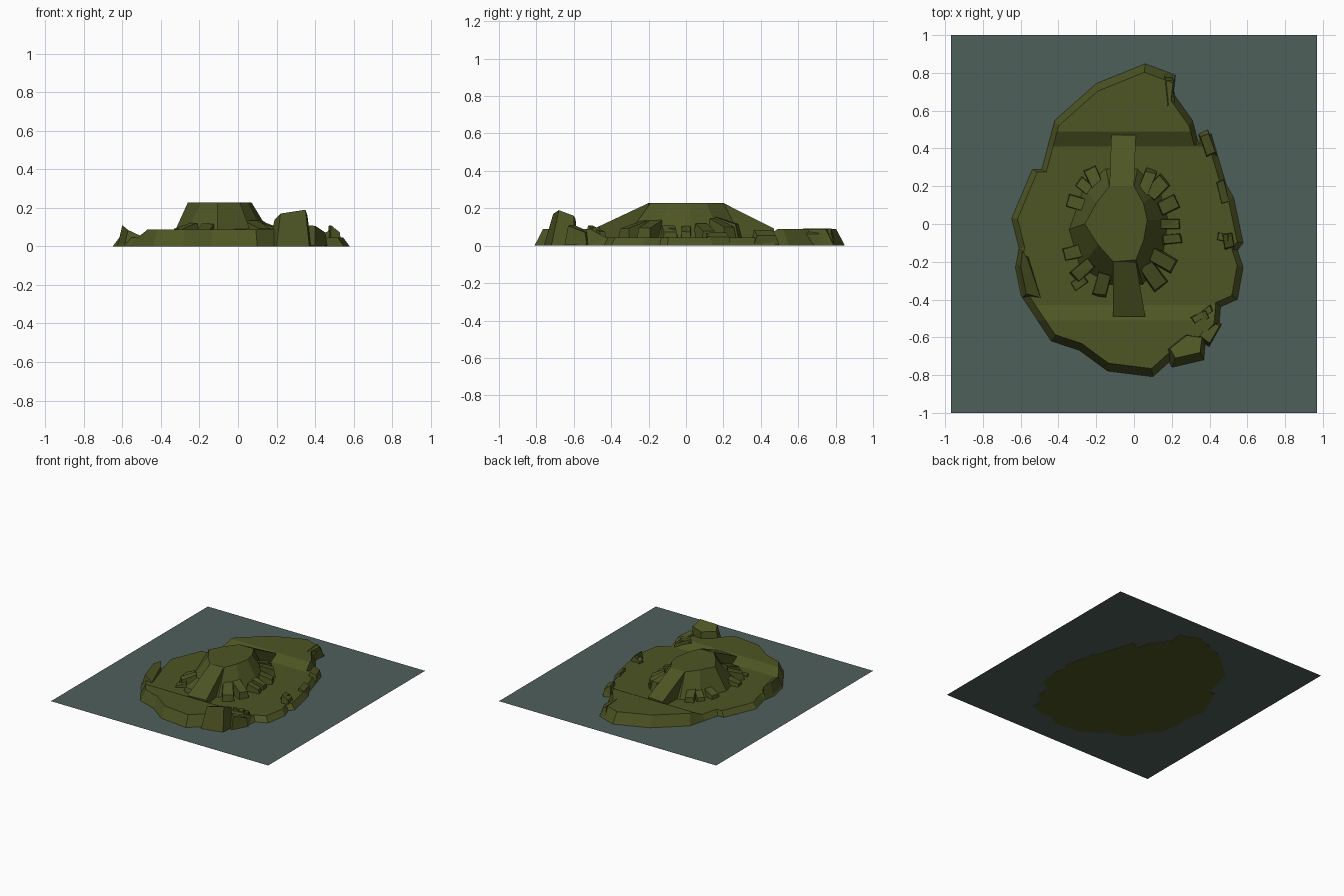
import bpy, bmesh, math, random
from mathutils import Vector, Matrix

if "Cube" in bpy.data.objects:
    bpy.data.objects.remove(bpy.data.objects["Cube"])

random.seed(4)

def material(name, color):
    m = bpy.data.materials.new(name)
    m.diffuse_color = (*color, 1)
    m.use_nodes = True
    m.node_tree.nodes["Principled BSDF"].inputs["Base Color"].default_value = m.diffuse_color
    return m

OLIVE = material("moss_earth", (0.075, 0.09, 0.017))
SEA = material("sea", (0.078, 0.115, 0.105))

def finish(name, bm, mat):
    bmesh.ops.recalc_face_normals(bm, faces=bm.faces)
    me = bpy.data.meshes.new(name)
    bm.to_mesh(me)
    bm.free()
    me.materials.append(mat)
    ob = bpy.data.objects.new(name, me)
    bpy.context.collection.objects.link(ob)
    return ob

def loft(bm, lower, upper):
    # Solid between two rings of equal length
    a = [bm.verts.new(p) for p in lower]
    b = [bm.verts.new(p) for p in upper]
    n = len(a)
    for i in range(n):
        bm.faces.new((a[i], a[(i + 1) % n], b[(i + 1) % n], b[i]))
    bm.faces.new(a[::-1])
    bm.faces.new(b)

# Water sheet
bm = bmesh.new()
bmesh.ops.create_grid(bm, x_segments=1, y_segments=1, size=1)
bmesh.ops.scale(bm, vec=(0.97, 1, 1), verts=bm.verts)
bmesh.ops.translate(bm, vec=(0, 0, 0.003), verts=bm.verts)
finish("water", bm, SEA)

# Island ground: rim lofted inwards, then creased into a low middle and raised ends
OUTLINE = [(.06, .85), (.22, .79), (.21, .69), (.31, .55), (.34, .44), (.41, .48),
           (.49, .21), (.53, .14), (.58, -.1), (.55, -.14), (.58, -.23), (.55, -.4),
           (.46, -.44), (.45, -.56), (.37, -.64), (.2, -.72), (.1, -.81), (-.14, -.78),
           (-.29, -.67), (-.44, -.62), (-.6, -.38), (-.63, -.23), (-.61, -.13),
           (-.65, .03), (-.54, .29), (-.49, .29), (-.42, .55), (-.2, .745)]

def ground_height(y):
    t = (y - .41) / .08 if y > 0 else (-y - .43) / .08
    return .045 + .043 * max(0, min(1, t))

bm = bmesh.new()
loft(bm, [(x, y, 0) for x, y in OUTLINE],
     [(x * .945 - .002, y * .945, 1) for x, y in OUTLINE])
for y in (-.51, -.43, .41, .49):
    bmesh.ops.bisect_plane(bm, geom=bm.verts[:] + bm.edges[:] + bm.faces[:],
                           plane_co=(0, y, 0), plane_no=(0, 1, 0))
for v in bm.verts:
    v.co.z *= ground_height(v.co.y)
bmesh.ops.triangulate(bm, faces=[f for f in bm.faces if len(f.verts) > 4])
finish("island_ground", bm, OLIVE)

# Central hill with a flat top
TOP = [(-.13, .2), (0, .2), (.05, .11), (.07, .02), (.05, -.09), (.01, -.19),
       (-.11, -.2), (-.19, -.11), (-.26, 0), (-.2, .11)]
FOOT = [(-.15, .3), (.02, .3), (.14, .19), (.19, .02), (.16, -.18), (.05, -.33),
        (-.13, -.33), (-.29, -.24), (-.35, -.03), (-.27, .2)]
bm = bmesh.new()
loft(bm, [(x, y, .03) for x, y in FOOT], [(x, y, .228) for x, y in TOP])
finish("hill", bm, OLIVE)

# Sloping ramps at the back and front of the hill
for name, near, far, y0, y1 in (("back_ramp", (-.13, 0), (-.12, .01), .2, .47),
                                ("front_ramp", (-.11, .01), (-.11, .06), -.2, -.49)):
    bm = bmesh.new()
    loft(bm, [(near[0], y0, .03), (near[1], y0, .03), (far[1], y1, .03), (far[0], y1, .03)],
         [(near[0], y0, .228), (near[1], y0, .228), (far[1], y1, .092), (far[0], y1, .085)])
    finish(name, bm, OLIVE)

# Faceted boulders: x, y, length, width, top height, angle in degrees
def rock(name, x, y, length, width, top, angle, lean=.7):
    bm = bmesh.new()
    bmesh.ops.create_cube(bm, size=1)
    for v in bm.verts:
        up = v.co.z > 0
        k = .78 if up else 1
        h = top * (lean if v.co.x > 0 else 1) if up else .004
        v.co = Vector((v.co.x * length * k * random.uniform(.88, 1.08),
                       v.co.y * width * k * random.uniform(.88, 1.08),
                       h * random.uniform(.93, 1)))
    bm.transform(Matrix.Translation((x, y, 0)) @ Matrix.Rotation(math.radians(angle), 4, 'Z'))
    bmesh.ops.triangulate(bm, faces=bm.faces)
    finish(name, bm, OLIVE)

HILL_ROCKS = [(-.21, .24, .14, .08, .12, 115), (-.26, .2, .1, .07, .11, 140),
              (-.3, .11, .13, .08, .11, 165), (-.32, -.15, .12, .08, .1, 195),
              (-.27, -.24, .15, .08, .13, 220), (-.29, -.31, .1, .06, .08, 215),
              (-.17, -.32, .14, .08, .12, 255), (.06, .2, .2, .07, .17, 68),
              (.12, .19, .15, .09, .15, 45), (.18, .1, .12, .09, .12, 25),
              (.19, 0, .12, .06, .11, 0), (.2, -.08, .12, .06, .11, 5),
              (.15, -.19, .16, .09, .14, -30), (.1, -.27, .17, .1, .14, -55)]
for i, r in enumerate(HILL_ROCKS):
    rock(f"hill_rock_{i}", *r)

SHORE_ROCKS = [(.47, -.07, .07, .05, .095, 170), (.5, -.09, .06, .09, .11, 10),
               (.32, -.51, .18, .06, .1, 205), (.36, -.48, .15, .04, .11, 35),
               (.4, -.57, .13, .08, .11, 60), (.47, .17, .05, .14, .07, 15),
               (.39, .42, .06, .14, .085, 20), (.19, .7, .05, .2, .092, 5)]
for i, r in enumerate(SHORE_ROCKS):
    rock(f"shore_rock_{i}", *r)

# Tall boulder at the front right
bm = bmesh.new()
loft(bm, [(.16, -.67, 0), (.2, -.76, 0), (.37, -.72, 0), (.38, -.6, 0), (.27, -.58, .0)],
     [(.19, -.66, .14), (.22, -.71, .17), (.35, -.68, .19), (.36, -.6, .16), (.28, -.59, .14)])
finish("tall_boulder", bm, OLIVE)

# Wedge bank along the left shore
bm = bmesh.new()
loft(bm, [(-.625, -.22, 0), (-.61, -.13, 0), (-.55, -.17, 0), (-.49, -.4, 0), (-.59, -.39, 0)],
     [(-.6, -.22, .11), (-.59, -.14, .1), (-.565, -.18, .075), (-.495, -.39, .05), (-.57, -.37, .085)])
finish("left_bank", bm, OLIVE)
